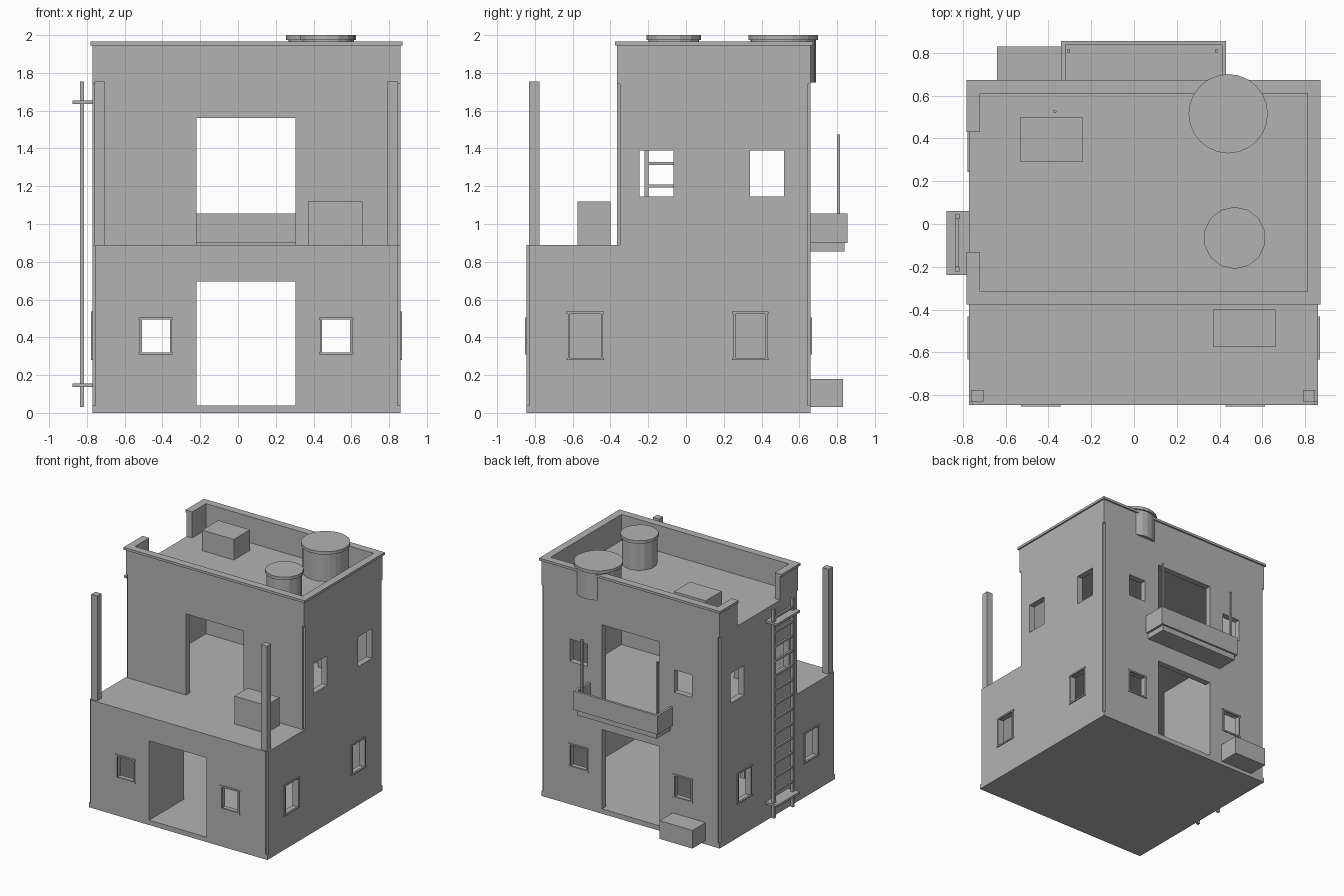
import bpy

if "Cube" in bpy.data.objects:
    bpy.data.objects.remove(bpy.data.objects["Cube"], do_unlink=True)

GREY = (0.45, 0.45, 0.45, 1)
mat = bpy.data.materials.new("plain grey")
mat.use_nodes = True
mat.diffuse_color = GREY
mat.node_tree.nodes["Principled BSDF"].inputs["Base Color"].default_value = GREY


def box(name, x, y, z):
    """Box from (low, high) ranges."""
    bpy.ops.mesh.primitive_cube_add(size=1, location=[sum(r) / 2 for r in (x, y, z)])
    ob = bpy.context.object
    ob.name = name
    ob.scale = [r[1] - r[0] for r in (x, y, z)]
    bpy.ops.object.transform_apply(location=False, rotation=False, scale=True)
    ob.data.materials.append(mat)
    return ob


def cylinder(name, x, y, r, z, sides):
    bpy.ops.mesh.primitive_cylinder_add(vertices=sides, radius=r, depth=z[1] - z[0],
                                        location=(x, y, sum(z) / 2))
    ob = bpy.context.object
    ob.name = name
    ob.data.materials.append(mat)
    return ob


def cut(ob, x, y, z):
    """Subtract a box and discard the cutter."""
    cutter = box("cutter", x, y, z)
    cutter.hide_render = True
    mod = ob.modifiers.new("cut", 'BOOLEAN')
    mod.operation, mod.solver, mod.object = 'DIFFERENCE', 'EXACT', cutter
    bpy.context.view_layer.objects.active = ob
    bpy.ops.object.modifier_apply(modifier=mod.name)
    bpy.data.objects.remove(cutter, do_unlink=True)


# Main extents
X0, X1 = -0.77, 0.86
FRONT, MID, BACK = -0.845, -0.365, 0.66
FLOOR, DECK, ROOF, TOP = 0.04, 0.89, 1.75, 1.945
WALL, NOTCH = 0.05, 0.016
IN_X = (X0 + WALL, X1 - WALL)
DOOR = (-0.22, 0.305)
SMALL_X = [(-0.515, -0.355), (0.44, 0.60)]
LOW_Z, HIGH_Z = (0.315, 0.50), (1.18, 1.365)
SIDE_LOW_Y, SIDE_LOW_Z = [(-0.62, -0.445), (0.255, 0.425)], (0.285, 0.53)
SIDE_HIGH_Y, SIDE_HIGH_Z = [(-0.245, -0.065), (0.34, 0.52)], (1.145, 1.39)
THROUGH_X, THROUGH_Y = (X0 - 0.1, X1 + 0.1), (FRONT - 0.1, BACK + 0.1)


def corner_notches(ob, front, z):
    for x in (X0, X1):
        for y in (front, BACK):
            cut(ob, (x - NOTCH, x + NOTCH), (y - NOTCH, y + NOTCH), z)


# Ground storey: hollow block with doors and windows
lower = box("ground_storey", (X0, X1), (FRONT, BACK), (0, DECK))
cut(lower, IN_X, (FRONT + WALL, BACK - WALL), (FLOOR, DECK - 0.04))
cut(lower, DOOR, THROUGH_Y, (FLOOR, 0.695))
for wx in SMALL_X:
    cut(lower, wx, THROUGH_Y, LOW_Z)
for wy in SIDE_LOW_Y:
    cut(lower, THROUGH_X, wy, SIDE_LOW_Z)
corner_notches(lower, FRONT, (FLOOR, DECK + 0.1))

# Inner partition with a gap in the middle
for wy in ((FRONT + WALL, -0.39), (0.1, BACK - WALL)):
    box("partition", (DOOR[0] - 0.04, DOOR[0]), wy, (FLOOR, DECK - 0.04))

# Upper storey, set back behind the terrace
upper = box("upper_storey", (X0, X1), (MID, BACK), (DECK, ROOF))
cut(upper, IN_X, (MID + WALL, BACK - WALL), (DECK - 0.1, ROOF - 0.05))
cut(upper, DOOR, THROUGH_Y, (DECK - 0.1, 1.56))
for wx in SMALL_X:
    cut(upper, wx, (0.3, BACK + 0.1), HIGH_Z)
for wy in SIDE_HIGH_Y:
    cut(upper, THROUGH_X, wy, SIDE_HIGH_Z)
corner_notches(upper, MID, (DECK - 0.1, ROOF - 0.01))

# Thin protruding frames around the ground windows
T = 0.012
for wx in SMALL_X:
    for y in (FRONT, BACK):
        fy = (y - 0.008, y + 0.008)
        for z in LOW_Z:
            box("window_frame", (wx[0] - T, wx[1] + T), fy, (z - T / 2, z + T / 2))
        for x in wx:
            box("window_frame", (x - T / 2, x + T / 2), fy, LOW_Z)
for wy in SIDE_LOW_Y:
    for x in (X0, X1):
        fx = (x - 0.008, x + 0.008)
        for z in SIDE_LOW_Z:
            box("window_frame", fx, (wy[0] - T, wy[1] + T), (z - T / 2, z + T / 2))
        for y in wy:
            box("window_frame", fx, (y - T / 2, y + T / 2), SIDE_LOW_Z)

# Parapet and coping, open on one side for the ladder
GAP = (-0.13, 0.43)
for name, out, z in (("parapet", 0, (ROOF, TOP)), ("coping", 0.012, (TOP, 1.965))):
    ix0, ix1 = IN_X
    iy0, iy1 = MID + WALL, BACK - WALL
    box(name, (X0 - out, X1 + out), (MID - out, iy0), z)
    box(name, (X0 - out, X1 + out), (iy1, BACK + out), z)
    box(name, (ix1, X1 + out), (iy0, iy1), z)
    box(name, (X0 - out, ix0), (iy0, GAP[0]), z)
    box(name, (X0 - out, ix0), (GAP[1], iy1), z)

# Water tanks with lids
for x, y, r, sides in ((0.44, 0.515, 0.185, 24), (0.47, -0.065, 0.145, 14)):
    cylinder("tank_body", x, y, r - 0.012, (ROOF, 1.975), sides)
    cylinder("tank_lid", x, y, r, (1.975, 2.0), sides)

# Boxes and vent
box("roof_box", (-0.53, -0.24), (0.29, 0.50), (ROOF, 1.92))
box("terrace_box", (0.37, 0.66), (-0.575, -0.40), (DECK, 1.12))
box("back_step", (-0.64, -0.34), (BACK, 0.83), (0.03, 0.18))
cylinder("vent_pipe", -0.37, 0.525, 0.008, (ROOF, 1.82), 8)

# Terrace posts
for x in (-0.732, 0.818):
    box("terrace_post", (x - 0.028, x + 0.028), (-0.83, -0.775), (DECK, 1.755))

# Balcony
BX, BY, BZ = (-0.34, 0.43), (BACK, 0.855), (0.90, 1.055)
box("balcony_slab", (BX[0] + 0.02, BX[1] - 0.02), (BACK, 0.84), (0.855, 0.905))
box("balcony_front", BX, (0.835, BY[1]), BZ)
box("balcony_side", (BX[0], BX[0] + 0.02), (BACK, 0.835), BZ)
box("balcony_side", (BX[1] - 0.02, BX[1]), (BACK, 0.835), BZ)
for x in (-0.305, 0.385):
    box("balcony_post", (x - 0.007, x + 0.007), (0.80, 0.815), (0.9, 1.475))

# Ladder
for y in (-0.21, 0.035):
    box("ladder_rail", (-0.837, -0.815), (y - 0.011, y + 0.011), (0.03, 1.755))
for i in range(14):
    z = 0.12 + i * 0.12
    box("ladder_rung", (-0.834, -0.818), (-0.21, 0.035), (z - 0.008, z + 0.008))
for z in (0.147, 1.645):
    box("ladder_bracket", (-0.875, X0), (-0.238, 0.06), (z - 0.009, z + 0.009))
